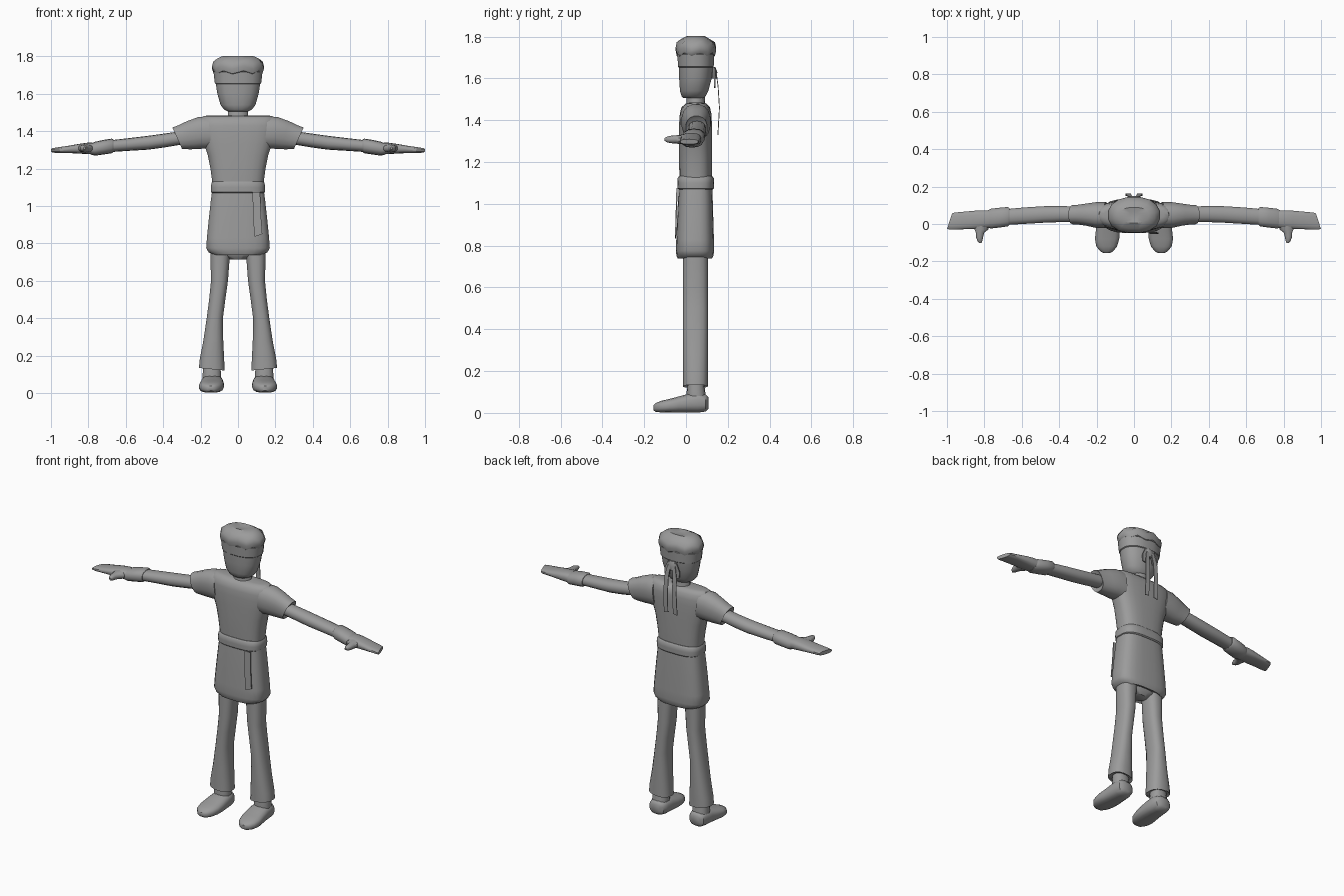
import bpy, bmesh, math
from mathutils import Vector

grey = bpy.data.materials.new("plain grey")
grey.diffuse_color = (0.33, 0.33, 0.33, 1)


def finish(name, bm, mirror=False, angle=42):
    """Turn a bmesh into a smooth-shaded object, mirrored across x if paired."""
    bmesh.ops.recalc_face_normals(bm, faces=bm.faces)
    me = bpy.data.meshes.new(name)
    bm.to_mesh(me)
    bm.free()
    me.materials.append(grey)
    ob = bpy.data.objects.new(name, me)
    bpy.context.collection.objects.link(ob)
    bpy.ops.object.select_all(action='DESELECT')
    ob.select_set(True)
    bpy.context.view_layer.objects.active = ob
    bpy.ops.object.shade_smooth_by_angle(angle=math.radians(angle))
    if mirror:
        ob.modifiers.new("mirror", 'MIRROR')
    return ob


def loft(name, rings, sides=16, power=1.0, mirror=False, angle=42):
    """Skin closed rings given as (centre, u axis, v axis); power < 1 is boxier."""
    bm = bmesh.new()
    loops = []
    for c, u, v in rings:
        loop = []
        for i in range(sides):
            a = 2 * math.pi * (i + 0.5) / sides
            cu, sv = (math.copysign(abs(t) ** power, t) for t in (math.cos(a), math.sin(a)))
            loop.append(bm.verts.new(Vector(c) + Vector(u) * cu + Vector(v) * sv))
        loops.append(loop)
    for a, b in zip(loops, loops[1:]):
        for i in range(sides):
            j = (i + 1) % sides
            bm.faces.new((a[i], a[j], b[j], b[i]))
    bm.faces.new(loops[0])
    bm.faces.new(loops[-1])
    return finish(name, bm, mirror, angle)


def upright(rows, x=0):
    """Level rings from (z, half width, front y, back y)."""
    return [((x, (f + b) / 2, z), (w, 0, 0), (0, (b - f) / 2, 0)) for z, w, f, b in rows]


def limb(rows):
    """Rings across x from (x, y, z, half depth, half height, x slant in y, x slant in z)."""
    return [((x, y, z), (sy, ry, 0), (sz, 0, rz)) for x, y, z, ry, rz, sy, sz in rows]


def plate(name, outline, y_of_z, thick=0.006, mirror=False):
    """Thin cloth strip from an (x, z) outline, bent in depth by height."""
    bm = bmesh.new()
    front = [bm.verts.new((x, y_of_z(z), z)) for x, z in outline]
    back = [bm.verts.new((x, y_of_z(z) + thick, z)) for x, z in outline]
    n, h = len(outline), len(outline) // 2
    for s in (front, back):
        for i in range(h - 1):
            bm.faces.new((s[i], s[i + 1], s[n - 2 - i], s[n - 1 - i]))
    for i in range(n):
        j = (i + 1) % n
        bm.faces.new((front[i], front[j], back[j], back[i]))
    return finish(name, bm, mirror)


# Shirt body, then sleeves flowing out of the shoulders
loft("shirt", upright([
    (1.08, .135, -.03, .122), (1.14, .14, -.032, .124), (1.20, .148, -.034, .125),
    (1.27, .162, -.034, .125), (1.33, .182, -.034, .125), (1.39, .198, -.033, .124),
    (1.43, .202, -.03, .122), (1.462, .198, -.022, .115), (1.48, .185, .0, .098),
    (1.484, .16, .02, .08)]), 24, 0.7)
loft("sleeve", limb([
    (.15, .048, 1.392, .07, .088, 0, .01), (.20, .048, 1.391, .07, .086, 0, .012),
    (.25, .05, 1.378, .06, .076, 0, .024), (.29, .05, 1.368, .054, .066, 0, .026),
    (.325, .05, 1.362, .052, .058, 0, .026), (.317, .05, 1.36, .044, .046, 0, .02)]),
    16, 0.85, True)

# Skirt of the tunic, belt and hips
loft("tunic_skirt", upright([
    (1.09, .138, -.034, .125), (1.03, .146, -.038, .128), (.93, .157, -.043, .131),
    (.83, .167, -.047, .134), (.775, .171, -.049, .135), (.752, .158, -.046, .132),
    (.738, .13, -.04, .125), (.75, .11, -.025, .11)]), 24, 0.65)
loft("belt", upright([
    (1.068, .137, -.035, .128), (1.074, .145, -.041, .134), (1.10, .146, -.042, .135),
    (1.122, .143, -.041, .134), (1.132, .134, -.034, .126)]), 24, 0.65)
loft("hips", upright([(.79, .12, -.015, .105), (.74, .1, -.012, .10),
                      (.715, .045, .01, .08)]), 16, 0.8)
plate("belt_tail", [(.078, 1.075), (.08, .95), (.088, .835), (.13, .85), (.122, .96), (.118, 1.075)],
      lambda z: -.046 - .007 * (1.075 - z) / .24)

# Flared trouser legs
loft("trouser_leg", [((x, .045, z), (w, 0, s), (0, .06, 0)) for x, z, w, s in [
    (.09, .80, .055, 0), (.096, .72, .052, 0), (.099, .60, .046, 0), (.111, .50, .044, 0),
    (.124, .40, .044, 0), (.132, .28, .054, 0), (.139, .18, .066, .003),
    (.140, .127, .07, .007), (.140, .135, .058, .006)]], 16, 0.8, True)

# Ankles and shoes
loft("ankle", upright([(.06, .05, .005, .098), (.10, .05, .003, .092),
                       (.16, .046, .01, .085)], .14), 14, 0.85, True)
loft("shoe", [((x, y, z), (w, 0, 0), (0, 0, h)) for x, y, z, w, h in [
    (.140, .107, .048, .03, .028), (.139, .094, .048, .05, .042), (.138, .06, .05, .058, .049),
    (.138, .015, .047, .061, .046), (.140, -.035, .04, .065, .039),
    (.144, -.08, .034, .066, .033), (.146, -.12, .03, .056, .028),
    (.146, -.145, .026, .036, .021), (.145, -.156, .025, .016, .012)]], 16, 0.75, True)

# Arms, wrist bands, mitten hands and thumbs
loft("arm", limb([
    (.29, .052, 1.366, .042, .036, 0, 0), (.40, .053, 1.349, .044, .037, 0, 0),
    (.48, .051, 1.338, .045, .037, 0, 0), (.58, .045, 1.329, .045, .034, 0, 0),
    (.70, .036, 1.318, .043, .031, 0, 0)]), 14, 0.9, True)
loft("wrist_band", limb([
    (.665, .04, 1.322, .046, .033, 0, 0), (.675, .039, 1.321, .053, .039, 0, 0),
    (.72, .034, 1.314, .054, .039, 0, 0), (.765, .029, 1.306, .054, .037, 0, 0),
    (.785, .026, 1.304, .046, .03, 0, 0)]), 14, 0.85, True)
loft("hand", limb([
    (.76, .027, 1.306, .046, .031, 0, 0), (.80, .025, 1.308, .049, .031, 0, 0),
    (.85, .022, 1.306, .05, .026, 0, 0), (.91, .019, 1.302, .048, .019, -.004, 0),
    (.97, .016, 1.298, .046, .015, -.012, 0), (.986, .015, 1.297, .043, .012, -.014, 0)]),
    14, 0.75, True)
loft("thumb", [((x, y, 1.308), (w, 0, 0), (0, 0, h)) for x, y, w, h in [
    (.815, .0, .045, .024), (.816, -.03, .038, .022), (.823, -.045, .024, .02),
    (.826, -.07, .02, .018), (.824, -.09, .014, .014), (.821, -.102, .006, .007)]],
    10, 0.9, True)

# Neck, head, headband and hair
loft("neck", upright([(1.44, .07, -.005, .1), (1.48, .056, .002, .092),
                      (1.56, .055, .005, .09)]), 14)
loft("head", upright([
    (1.505, .055, -.012, .085), (1.515, .075, -.022, .095), (1.54, .095, -.03, .108),
    (1.60, .112, -.034, .124), (1.66, .122, -.036, .13), (1.72, .128, -.037, .132)]), 16, 0.85)
loft("headband", upright([(1.652, .121, -.036, .13), (1.656, .126, -.04, .134),
                          (1.715, .133, -.042, .136), (1.72, .126, -.036, .13)]), 16, 0.85)
hair = loft("hair", upright([
    (1.705, .12, -.03, .125), (1.715, .133, -.046, .14), (1.74, .141, -.051, .146),
    (1.765, .134, -.046, .14), (1.788, .112, -.025, .115), (1.803, .08, .005, .09),
    (1.798, .025, .03, .065)]), 16, 0.9, angle=35)
for v in hair.data.vertices:  # tufted rim
    if v.co.z < 1.77:
        v.co.z += .008 * (-1) ** (v.index % 16)

# Headband knot with two hanging tails at the back
loft("knot", upright([(1.655, .02, .122, .14), (1.63, .03, .12, .15),
                      (1.60, .022, .12, .146)]), 10)
plate("knot_loop", [(.006, 1.645), (.014, 1.60), (.022, 1.555), (.05, 1.56), (.052, 1.60), (.03, 1.65)],
      lambda z: .134, mirror=True)
plate("headband_tail", [(.006, 1.63), (.014, 1.56), (.016, 1.46), (.018, 1.335),
                        (.046, 1.33), (.045, 1.46), (.042, 1.56), (.026, 1.63)],
      lambda z: .138 + .02 * math.sin(math.pi * (1.66 - z) / .42), thick=.004, mirror=True)
